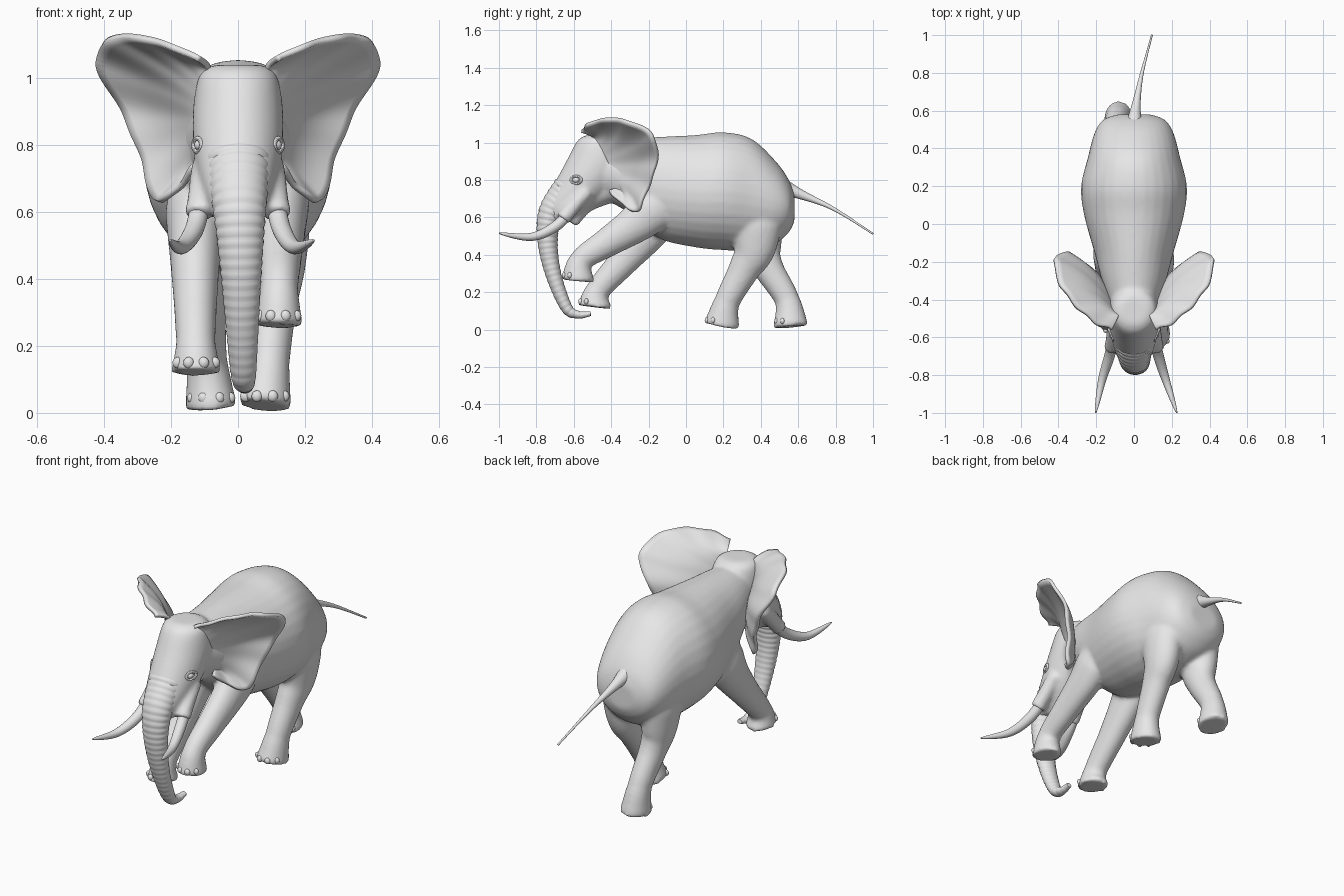
import bpy
import bmesh
import math
from mathutils import Vector, Matrix

if "Cube" in bpy.data.objects:
    bpy.data.objects.remove(bpy.data.objects["Cube"], do_unlink=True)

# One plain grey for the whole animal
GREY = (.8, .8, .8, 1)
grey = bpy.data.materials.new("plain grey")
grey.use_nodes = True
grey.diffuse_color = GREY
grey.node_tree.nodes["Principled BSDF"].inputs["Base Color"].default_value = GREY


def spline(points, steps):
    """Smooth curve of any dimension through the points."""
    pts = [Vector(p) for p in points]
    out = []
    for i in range(len(pts) - 1):
        before, start = pts[max(i - 1, 0)], pts[i]
        end, after = pts[i + 1], pts[min(i + 2, len(pts) - 1)]
        for k in range(steps):
            t = k / steps
            out.append(start + (end - before) * (t / 2)
                       + (before * 2 - start * 5 + end * 4 - after) * (t * t / 2)
                       + (start * 3 - before - end * 3 + after) * (t ** 3 / 2))
    out.append(pts[-1])
    return out


def loft(bm, rings, axis=None, sides=32):
    """Closed skin over oval rings given as x, y, z, half width, half depth.
    Rings stand square to the axis, or to the path when there is none."""
    loops = []
    for i, ring in enumerate(rings):
        before, after = rings[max(i - 1, 0)], rings[min(i + 1, len(rings) - 1)]
        along = axis or (Vector(after[:3]) - Vector(before[:3])).normalized()
        side = Vector((1, 0, 0))
        side = (side - along * side.dot(along)).normalized()
        up = along.cross(side)
        loop = []
        for k in range(sides):
            a = math.tau * k / sides
            offset = side * (ring[3] * math.cos(a)) + up * (ring[4] * math.sin(a))
            loop.append(bm.verts.new(Vector(ring[:3]) + offset))
        loops.append(loop)
    for low, high in zip(loops, loops[1:]):
        for k in range(sides):
            n = (k + 1) % sides
            bm.faces.new((low[k], low[n], high[n], high[k]))
    bm.faces.new(loops[0])
    bm.faces.new(loops[-1])


def tube(bm, path, girth, steps=8, crease_gap=None):
    """Loft along a path whose half width and depth follow a rule of t."""
    points = spline(path, steps)
    rings, travelled = [], 0
    for i, p in enumerate(points):
        travelled += (p - points[max(i - 1, 0)]).length
        width, depth = girth(i / (len(points) - 1))
        if crease_gap:
            pinch = 1 - .05 * abs(math.cos(math.pi * travelled / crease_gap)) ** 6
            width, depth = width * pinch, depth * pinch
        rings.append((*p, width, depth))
    loft(bm, rings)
    return rings


def finish(name, bm, angle=50):
    """Turn the bmesh into a smooth shaded grey object."""
    bmesh.ops.recalc_face_normals(bm, faces=bm.faces[:])
    mesh = bpy.data.meshes.new(name)
    bm.to_mesh(mesh)
    bm.free()
    mesh.materials.append(grey)
    mesh.polygons.foreach_set("use_smooth", [True] * len(mesh.polygons))
    mesh.set_sharp_from_angle(angle=math.radians(angle))
    obj = bpy.data.objects.new(name, mesh)
    bpy.context.scene.collection.objects.link(obj)
    return obj


def ball(bm, centre, size):
    matrix = Matrix.Translation(centre) @ Matrix.Diagonal((*size, 1))
    bmesh.ops.create_uvsphere(bm, u_segments=16, v_segments=10, radius=1, matrix=matrix)


# Torso and neck, front to back
skin = bmesh.new()
torso = [(-.46, .86, .12, .15), (-.3, .82, .17, .2), (-.15, .76, .21, .27),
         (.05, .74, .265, .3), (.2, .74, .28, .315), (.35, .72, .245, .3),
         (.48, .68, .21, .22), (.55, .66, .165, .14), (.58, .65, .09, .07)]
loft(skin, spline([(0, *ring) for ring in torso], 6), Vector((0, 1, 0)))

# Head, from crown down to the base of the trunk
head = [(-.46, 1.04, .07, .07), (-.46, 1.01, .115, .12), (-.47, .9, .135, .17),
        (-.54, .77, .13, .17), (-.63, .66, .105, .14), (-.7, .58, .07, .07)]
loft(skin, spline([(0, *ring) for ring in head], 6), Vector((0, 0, -1)))

# Lower jaw with its pointed lip
tube(skin, [(0, -.42, .75), (0, -.54, .67), (0, -.6, .56)],
     lambda t: (.1 - .08 * t, .08 - .06 * t))

# Tusk sheaths swelling from the cheeks
for s in (-1, 1):
    tube(skin, [(s * .1, -.53, .74), (s * .11, -.61, .65), (s * .12, -.66, .59)],
         lambda t: (.04, .04))


# Legs swell below the hip or shoulder, taper, and flare into the foot
def leg(start_x, foot_x, path, bulk):
    def girth(t):
        flare = min(1, max(0, (t - .75) * 5))
        swell = bulk * min(1, .6 + 2.5 * t)
        width = swell * (.054 + .045 * (1 - t) ** 2 + .018 * flare)
        return width, width * (1.07 + .5 * (1 - t) ** 2 + .14 * flare)

    last = len(path) - 1
    points = [(start_x + (foot_x - start_x) * i / last, y, z)
              for i, (y, z) in enumerate(path)]
    return tube(skin, points, girth)


soles = {
    "front_left": leg(.13, .12, [(-.1, .72), (-.25, .58), (-.43, .46),
                                 (-.56, .37), (-.58, .26)], 1),
    "front_right": leg(-.13, -.125, [(-.1, .7), (-.2, .53), (-.34, .36),
                                     (-.47, .21), (-.49, .12)], 1.03),
    "hind_left": leg(.13, .08, [(.38, .72), (.37, .45), (.31, .32),
                                (.22, .15), (.19, .02)], 1.08),
    "hind_right": leg(-.13, -.08, [(.38, .72), (.4, .45), (.44, .33),
                                   (.54, .16), (.56, .015)], 1.05),
}

# Blend torso, head and legs into one skin
body = finish("body_head_and_legs", skin)
blend = body.modifiers.new("blend", "REMESH")
blend.mode = "VOXEL"
blend.voxel_size = .011
blend.use_smooth_shade = True
relax = body.modifiers.new("relax", "SMOOTH")
relax.factor = .5
relax.iterations = 8

# Toenails around the front of each foot
for name, rings in soles.items():
    x, y, z, width, depth = rings[-1]
    nails = bmesh.new()
    for turn in (-1, -.35, .35, 1):
        spot = Vector((x + width * .88 * math.sin(turn),
                       y - depth * .88 * math.cos(turn), z + .03))
        ball(nails, spot, (.016, .012, .017))
    finish(name + "_toenails", nails)


# Creased trunk curling up at the tip
def trunk_girth(t):
    width = .1 - .105 * t + .02 * t * t
    return width, width * .82


trunk = bmesh.new()
trunk_path = [(-.63, .76), (-.72, .63), (-.74, .48), (-.71, .3),
              (-.64, .12), (-.58, .08), (-.51, .085)]
tube(trunk, [(i * .004, y, z) for i, (y, z) in enumerate(trunk_path)],
     trunk_girth, steps=24, crease_gap=.03)
finish("trunk", trunk)

# Fanned ears stretched between the head and a curved rim
rim = spline([(.12, -.56, 1.06), (.21, -.52, 1.1), (.31, -.43, 1.125), (.39, -.32, 1.115),
              (.42, -.18, 1.04), (.34, -.16, .89), (.285, -.21, .75), (.25, -.26, .635),
              (.18, -.34, .67), (.13, -.41, .74)], 7)
ROWS = 12
root_top, root_low = Vector((.09, -.49, 1.01)), Vector((.13, -.38, .78))
for s, name in ((1, "left_ear"), (-1, "right_ear")):
    ear = bmesh.new()
    columns = []
    for i, edge in enumerate(rim):
        root = root_top.lerp(root_low, i / (len(rim) - 1))
        column = []
        for j in range(ROWS + 1):
            t = j / ROWS
            cup = .035 * math.sin(math.pi * t) + .006 * t * t * math.sin(i * .8)
            p = root.lerp(edge, t) + Vector((-.5, .85, 0)) * cup
            column.append(ear.verts.new((s * p.x, p.y, p.z)))
        columns.append(column)
    for a, b in zip(columns, columns[1:]):
        for j in range(ROWS):
            ear.faces.new((a[j], a[j + 1], b[j + 1], b[j]))
    flap = finish(name, ear, 80)
    thick = flap.modifiers.new("thickness", "SOLIDIFY")
    thick.thickness = .018
    thick.offset = 0

for s, label in ((1, "left_"), (-1, "right_")):
    # Tusks sweeping forward, outward and up
    tusk = bmesh.new()
    tube(tusk, [(s * .11, -.61, .64), (s * .13, -.7, .55),
                (s * .17, -.83, .495), (s * .215 + .012, -1, .515)],
         lambda t: (.029 - .026 * t ** 3,) * 2)
    finish(label + "tusk", tusk)

    # Eyes with raised lids
    centre = Vector((s * .115, -.587, .8))
    eye = bmesh.new()
    ball(eye, centre, (.016, .02, .016))
    finish(label + "eye", eye)
    lids = bmesh.new()
    for k in range(24):
        a = math.tau * k / 24
        around = Vector((s * (.005 - .012 * math.cos(a)),
                         -.027 * math.cos(a), .02 * math.sin(a)))
        ball(lids, centre + around, (.008, .008, .007))
    finish(label + "eyelids", lids)

# Tail streaming out behind
tail = bmesh.new()
tube(tail, [(0, .52, .76), (.01, .62, .72), (.04, .79, .645), (.095, 1, .512)],
     lambda t: (.005 + .045 * (1 - t) ** 2,) * 2)
finish("tail", tail)
